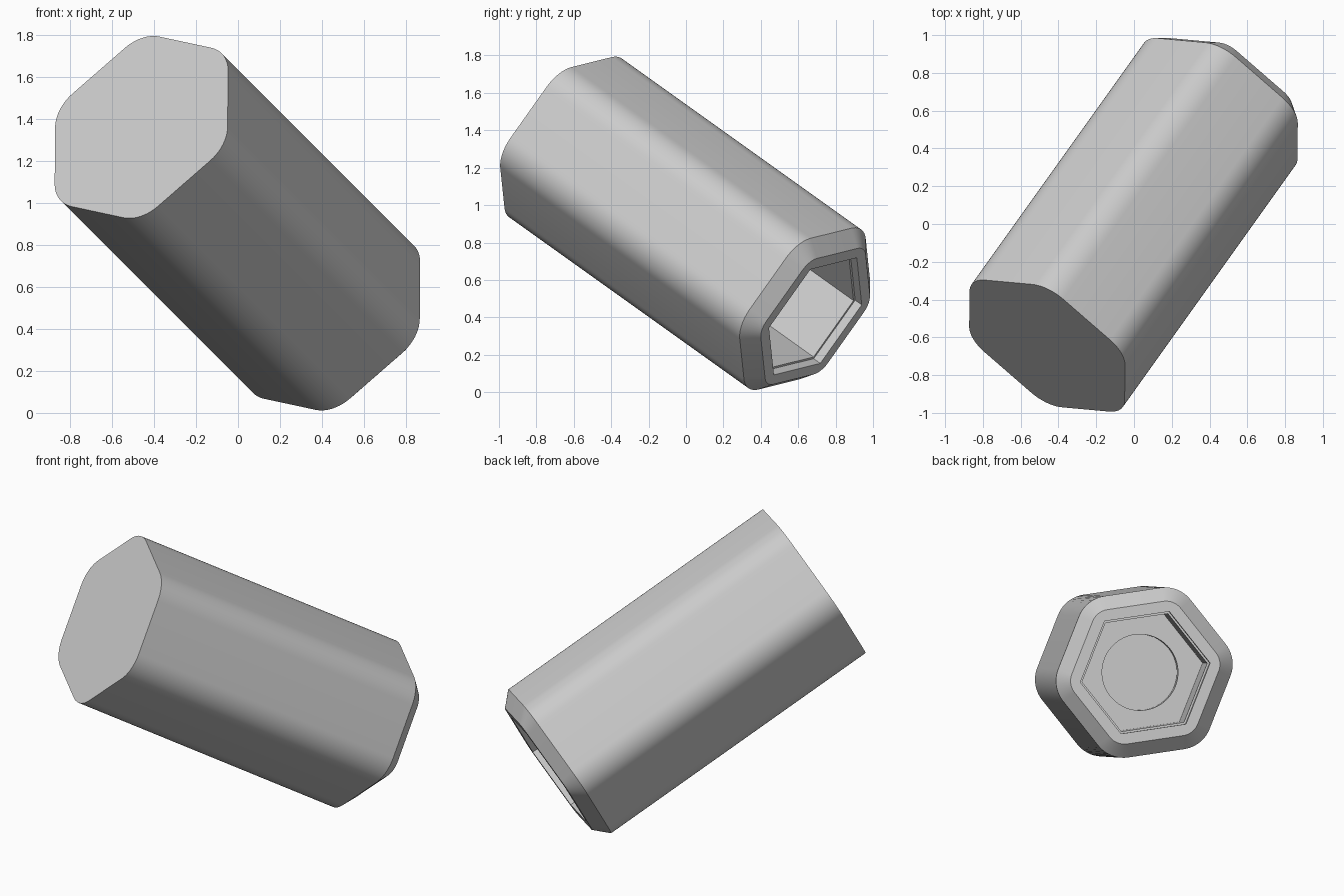
import bpy
import bmesh
import math
from mathutils import Vector, Matrix

old = bpy.data.objects.get("Cube")
if old:
    bpy.data.objects.remove(old, do_unlink=True)

COS30 = math.cos(math.radians(30))
ARC_STEPS = 10

# Body dimensions
APOTHEM = 0.476
FILLET = 0.19
CHAMFER = 0.08
LENGTH = 1.90
HOLE = 0.332
STEP = 0.012
HOLE_DEPTH = 0.45
POCKET_RADIUS = 0.222
POCKET_DEPTH = 0.1


def section(bm, apothem, radius, height):
    """Hexagon loop with rounded corners; equal values give a circle."""
    loop = []
    for k in range(6):
        corner = math.radians(60 * k)
        reach = (apothem - radius) / COS30
        for i in range(ARC_STEPS + 1):
            a = corner + math.radians(60 * i / ARC_STEPS - 30)
            loop.append(bm.verts.new((
                reach * math.cos(corner) + radius * math.cos(a),
                reach * math.sin(corner) + radius * math.sin(a),
                height)))
    return loop


def bridge(bm, low, high):
    n = len(low)
    for i in range(n):
        j = (i + 1) % n
        bm.faces.new((low[i], low[j], high[j], high[i]))


# Loops from the closed end, over the chamfered mouth, down to the pocket floor
floor = LENGTH - HOLE_DEPTH
profile = [
    (APOTHEM, FILLET, 0),
    (APOTHEM, FILLET, LENGTH - CHAMFER),
    (APOTHEM - CHAMFER, FILLET - CHAMFER, LENGTH),
    (HOLE, 0, LENGTH),
    (HOLE, 0, LENGTH - 0.05),
    (HOLE - STEP, 0, LENGTH - 0.05),
    (HOLE - STEP, 0, floor),
    (POCKET_RADIUS, POCKET_RADIUS, floor),
    (POCKET_RADIUS, POCKET_RADIUS, floor - POCKET_DEPTH),
]

bm = bmesh.new()
loops = [section(bm, *p) for p in profile]
for low, high in zip(loops, loops[1:]):
    bridge(bm, low, high)
bm.faces.new(loops[0])
bm.faces.new(loops[-1])
bmesh.ops.remove_doubles(bm, verts=bm.verts, dist=0.0001)
bmesh.ops.recalc_face_normals(bm, faces=bm.faces)

mesh = bpy.data.meshes.new("hex_socket_body")
bm.to_mesh(mesh)
bm.free()
body = bpy.data.objects.new("hex_socket_body", mesh)
bpy.context.collection.objects.link(body)

# Tilted pose: axis runs from the closed end down to the open mouth
axis = Vector((1, 1.4, -1)).normalized()
side = Vector((0.752, -0.069, 0.656))
side = (side - axis * side.dot(axis)).normalized()
up = axis.cross(side)
pose = Matrix((side, up, axis)).transposed().to_4x4()
pose.translation = (-0.46, -0.645, 1.36)
body.matrix_world = pose

# Plain grey
grey = bpy.data.materials.new("light_grey")
grey.use_nodes = True
colour = (0.6, 0.6, 0.6, 1)
grey.diffuse_color = colour
grey.node_tree.nodes["Principled BSDF"].inputs["Base Color"].default_value = colour
mesh.materials.append(grey)

# Smooth rounded corners, sharp rims
bpy.ops.object.select_all(action='DESELECT')
body.select_set(True)
bpy.context.view_layer.objects.active = body
bpy.ops.object.shade_smooth_by_angle(angle=math.radians(30))
